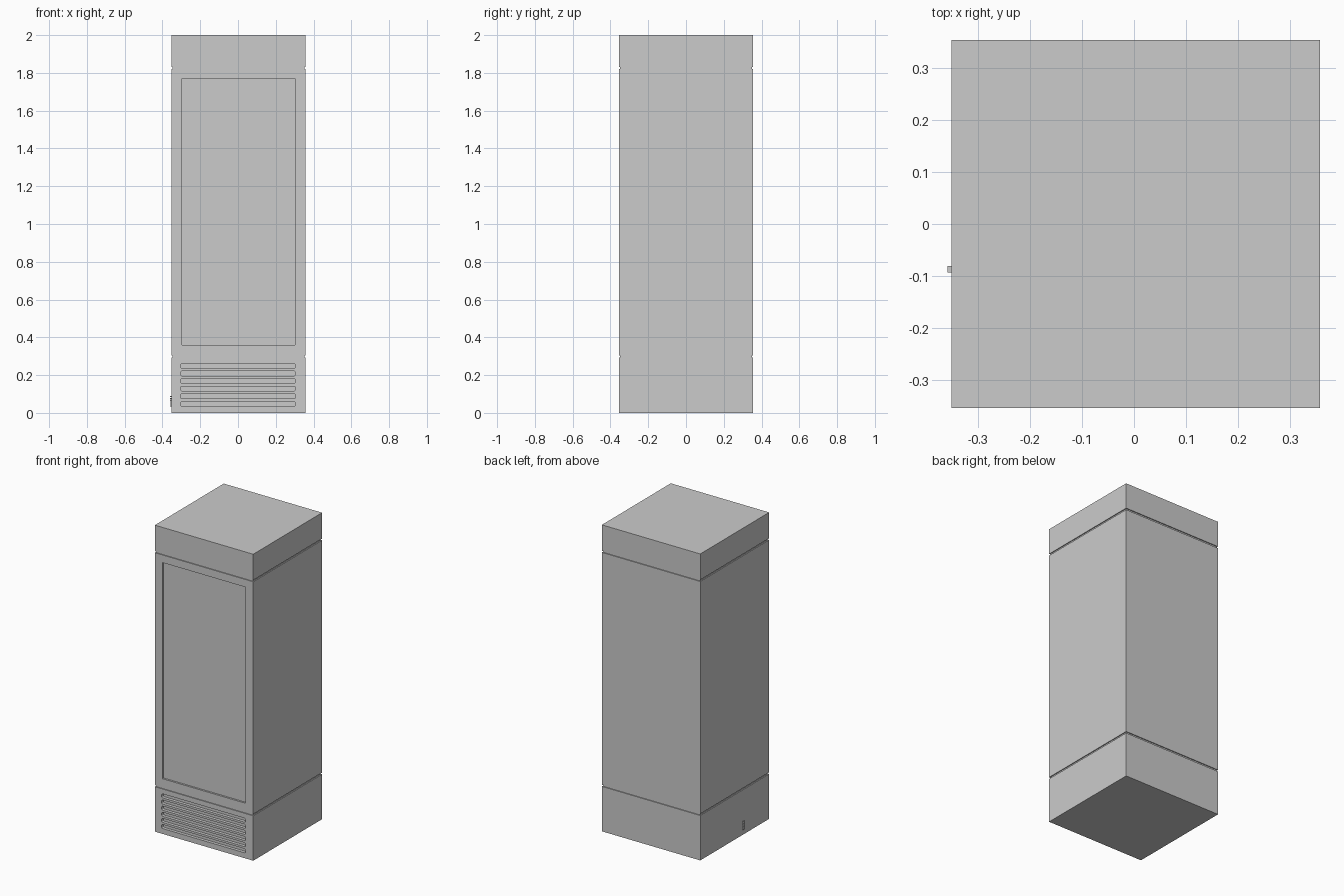
import bpy, bmesh

if "Cube" in bpy.data.objects:
    bpy.data.objects.remove(bpy.data.objects["Cube"])

CX, HALF, FRONT = 0.0035, 0.355, -0.355


def finish(bm, name):
    bmesh.ops.recalc_face_normals(bm, faces=bm.faces)
    mesh = bpy.data.meshes.new(name)
    bm.to_mesh(mesh)
    bm.free()
    obj = bpy.data.objects.new(name, mesh)
    bpy.context.collection.objects.link(obj)
    return obj


def box(name, x0, x1, y0, y1, z0, z1, radius=0):
    """Box, optionally with its four front-to-back edges rounded."""
    bm = bmesh.new()
    bmesh.ops.create_cube(bm, size=1)
    for v in bm.verts:
        v.co = (x1 if v.co.x > 0 else x0, y1 if v.co.y > 0 else y0, z1 if v.co.z > 0 else z0)
    if radius:
        edges = [e for e in bm.edges if abs(e.verts[0].co.y - e.verts[1].co.y) > 1e-5]
        bmesh.ops.bevel(bm, geom=edges, offset=radius, segments=3, profile=0.5, affect='EDGES')
    return finish(bm, name)


def cut(target, cutter):
    cutter.hide_render = True
    mod = target.modifiers.new("cut", 'BOOLEAN')
    mod.operation, mod.solver, mod.object = 'DIFFERENCE', 'EXACT', cutter
    bpy.context.view_layer.objects.active = target
    bpy.ops.object.modifier_apply(modifier=mod.name)
    bpy.data.objects.remove(cutter)


# Cabinet: square rings stacked upward, stepping in at the two shadow grooves
G = 0.006
rings = [(0, 0), (0.293, 0), (0.293, G), (0.304, G), (0.304, 0),
         (1.820, 0), (1.820, G), (1.831, G), (1.831, 0), (2.0, 0)]
bm = bmesh.new()
loops = []
for z, inset in rings:
    h = HALF - inset
    loops.append([bm.verts.new((CX + sx * h, sy * h, z))
                  for sx, sy in ((-1, -1), (1, -1), (1, 1), (-1, 1))])
for a, b in zip(loops, loops[1:]):
    for i in range(4):
        j = (i + 1) % 4
        bm.faces.new((a[i], a[j], b[j], b[i]))
bm.faces.new(loops[0])
bm.faces.new(loops[-1])
cabinet = finish(bm, "cabinet")

# Recessed door window
cut(cabinet, box("window_cutter", -0.297, 0.302, FRONT - 0.05, FRONT + 0.012, 0.36, 1.77))

# Six rounded ventilation slots
for i in range(6):
    z = 0.035 + i * 0.04
    cut(cabinet, box("slot_cutter", -0.302, 0.302, FRONT - 0.05, FRONT + 0.02,
                     z, z + 0.026, 0.006))

# Small ribbed switch low on the left side
for i in range(6):
    z = 0.034 + i * 0.01
    box(f"switch_rib_{i + 1}", -0.359, CX - HALF + 0.002, -0.093, -0.081, z, z + 0.006)
